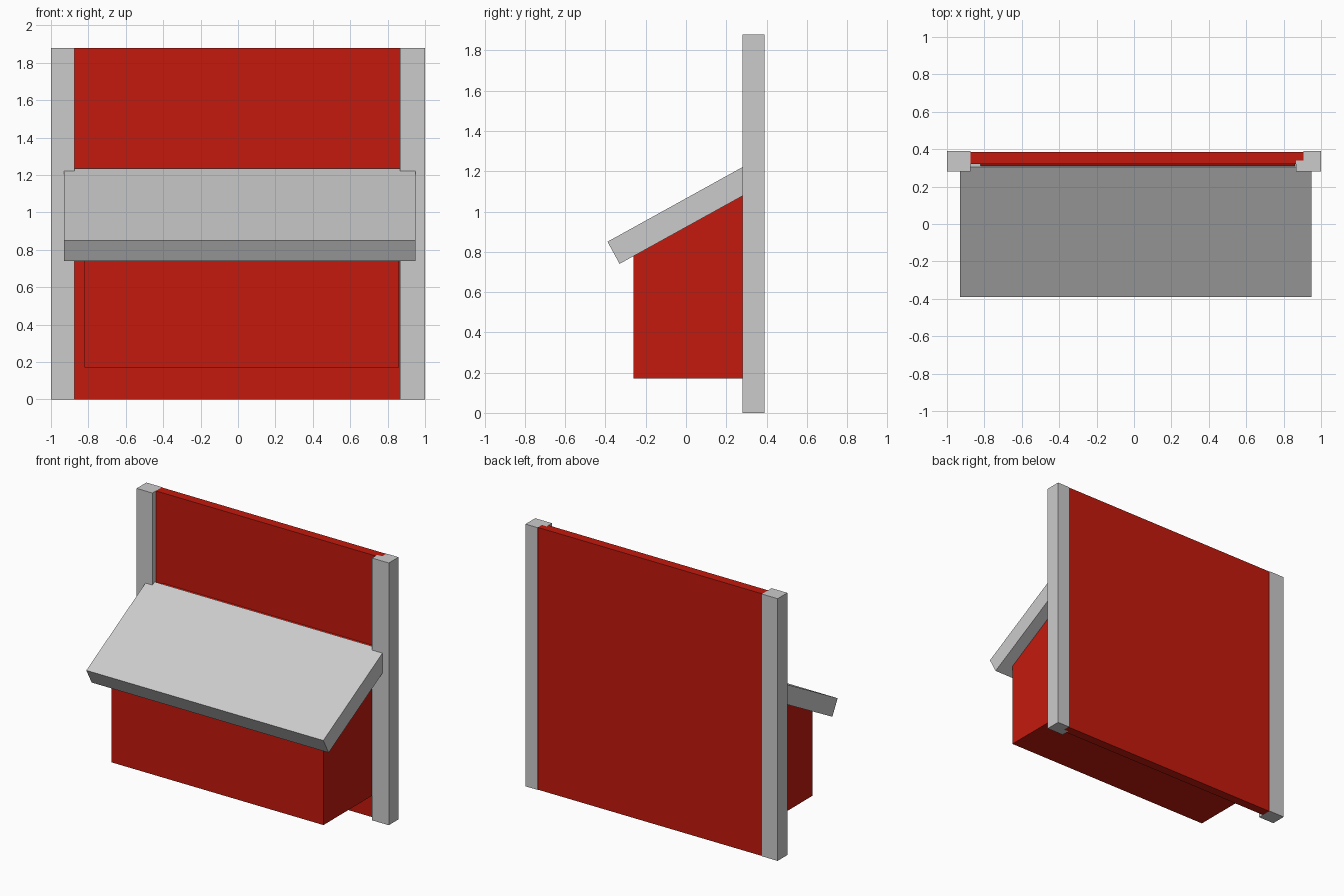
import bpy, bmesh
from mathutils import Vector

if "Cube" in bpy.data.objects:
    bpy.data.objects.remove(bpy.data.objects["Cube"])

red = bpy.data.materials.new("red_paint")
red.diffuse_color = (0.55, 0.01, 0.004, 1)
red.use_nodes = True
red.node_tree.nodes["Principled BSDF"].inputs["Base Color"].default_value = red.diffuse_color


def prism(name, profile, to_3d, extrude, mat=None):
    """Extrude a flat 2D profile along a vector into a closed solid."""
    bm = bmesh.new()
    face = bm.faces.new([bm.verts.new(to_3d(a, b)) for a, b in profile])
    out = bmesh.ops.extrude_face_region(bm, geom=[face])
    verts = [v for v in out["geom"] if isinstance(v, bmesh.types.BMVert)]
    bmesh.ops.translate(bm, verts=verts, vec=Vector(extrude))
    bmesh.ops.recalc_face_normals(bm, faces=bm.faces)
    mesh = bpy.data.meshes.new(name)
    bm.to_mesh(mesh)
    bm.free()
    obj = bpy.data.objects.new(name, mesh)
    bpy.context.collection.objects.link(obj)
    if mat:
        mesh.materials.append(mat)
    return obj


def upright(name, plan, mat=None):
    return prism(name, plan, lambda x, y: (x, y, 0), (0, 0, 1.88), mat)


def across(name, profile, x0, x1, mat=None):
    return prism(name, profile, lambda y, z: (x0, y, z), (x1 - x0, 0, 0), mat)


# Posts: the right one is rebated to receive the panel
upright("left_post", [(-1, .28), (-.875, .28), (-.875, .39), (-1, .39)])
upright("right_post", [(.867, .28), (1, .28), (1, .39), (.905, .39),
                       (.905, .34), (.867, .34)])

# Back panel, tongued into the right post rebate
upright("back_panel", [(-.875, .32), (.867, .32), (.867, .34), (.905, .34),
                       (.905, .386), (-.875, .386)], red)

# Sloping roof board
across("roof", [(-.39, .85), (.305, 1.234), (.365, 1.124), (-.33, .74)], -.93, .95)

# Box under the roof, its top running inside the roof board up to the panel
across("box", [(-.26, .17), (.325, .17), (.325, 1.236), (-.26, .91)], -.82, .86, red)
